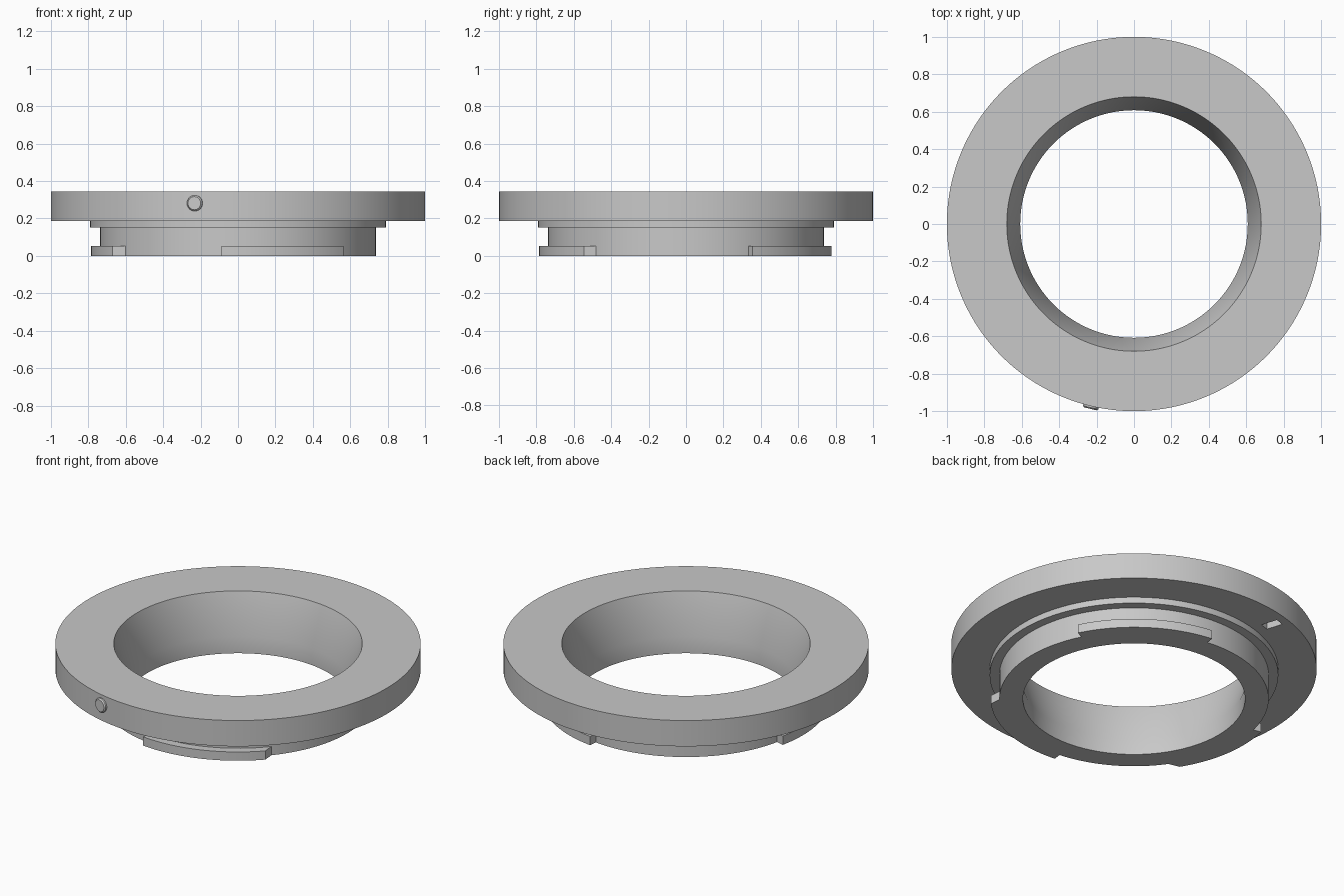
import bpy, bmesh, math
from math import radians, cos, sin
from mathutils import Matrix, Vector

if "Cube" in bpy.data.objects:
    bpy.data.objects.remove(bpy.data.objects["Cube"])

metal = bpy.data.materials.new("grey metal")
metal.use_nodes = True
GREY = (0.58, 0.58, 0.58, 1)
metal.diffuse_color = GREY
metal.node_tree.nodes["Principled BSDF"].inputs["Base Color"].default_value = GREY

SEGMENTS = 160


def make_object(name, bm):
    bmesh.ops.recalc_face_normals(bm, faces=bm.faces)
    mesh = bpy.data.meshes.new(name)
    bm.to_mesh(mesh)
    bm.free()
    mesh.materials.append(metal)
    obj = bpy.data.objects.new(name, mesh)
    bpy.context.collection.objects.link(obj)
    return obj


def activate(obj):
    bpy.ops.object.select_all(action="DESELECT")
    obj.select_set(True)
    bpy.context.view_layer.objects.active = obj


def smooth(obj):
    activate(obj)
    bpy.ops.object.shade_smooth_by_angle(angle=radians(30))


def lathe(name, profile):
    """Closed (radius, height) profile turned about z."""
    bm = bmesh.new()
    rings = []
    for i in range(SEGMENTS):
        a = 2 * math.pi * i / SEGMENTS
        rings.append([bm.verts.new((r * cos(a), r * sin(a), z)) for r, z in profile])
    n = len(profile)
    for i in range(SEGMENTS):
        a, b = rings[i], rings[(i + 1) % SEGMENTS]
        for j in range(n):
            k = (j + 1) % n
            bm.faces.new((a[j], b[j], b[k], a[k]))
    return make_object(name, bm)


def bayonet_tab(name, start, end, slant):
    """Arc block on the barrel; slant widens the root of its far end."""
    inner, outer, height, steps = 0.735, 0.785, 0.053, 28
    bm = bmesh.new()
    sections = []
    for i in range(steps + 1):
        t = i / steps
        ao = radians(start + (end - start) * t)
        ai = radians(start + (end + slant - start) * t)
        sections.append([bm.verts.new((r * cos(a), r * sin(a), z)) for r, a, z in
                         ((inner, ai, 0), (outer, ao, 0), (outer, ao, height), (inner, ai, height))])
    for a, b in zip(sections, sections[1:]):
        for j in range(4):
            k = (j + 1) % 4
            bm.faces.new((a[j], b[j], b[k], a[k]))
    bm.faces.new(sections[0])
    bm.faces.new(sections[-1])
    smooth(make_object(name, bm))


# Flange, step, barrel and tapered bore in one turned body
body = lathe("adapter_ring", [
    (0.608, 0), (0.737, 0), (0.737, 0.15), (0.79, 0.15), (0.79, 0.187),
    (1, 0.187), (1, 0.343), (0.68, 0.343), (0.608, 0.10)])

# Radial locking slot in the underside of the flange
bm = bmesh.new()
bmesh.ops.create_cube(bm, size=1, matrix=(
    Matrix.Rotation(radians(107), 4, "Z") @ Matrix.Translation((0.9, 0, 0.2))
    @ Matrix.Diagonal((0.1, 0.055, 0.12, 1))))
cutter = make_object("slot_cutter", bm)
cutter.hide_render = True
cut = body.modifiers.new("locking slot", "BOOLEAN")
cut.operation = "DIFFERENCE"
cut.solver = "EXACT"
cut.object = cutter
activate(body)
bpy.ops.object.modifier_apply(modifier=cut.name)
bpy.data.objects.remove(cutter)
smooth(body)

# Three bayonet tabs
bayonet_tab("front_tab", -96.5, -44, 3.5)
bayonet_tab("back_left_tab", 27, 83, 0)
bayonet_tab("right_tab", 167.5, 211.4, 4)

# Set screw on the rim, with a chamfered head
bm = bmesh.new()
bmesh.ops.create_cone(bm, cap_ends=True, segments=32, radius1=0.042, radius2=0.042, depth=0.06)
rim = [e for e in bm.edges if all(v.co.z > 0 for v in e.verts)]
bmesh.ops.bevel(bm, geom=rim, offset=0.007, segments=1, affect="EDGES")
angle = radians(-103.3)
outward = Vector((cos(angle), sin(angle), 0))
place = Matrix.Translation(outward * 0.985 + Vector((0, 0, 0.281)))
bmesh.ops.transform(bm, verts=bm.verts,
                    matrix=place @ outward.to_track_quat("Z", "Y").to_matrix().to_4x4())
smooth(make_object("set_screw", bm))
